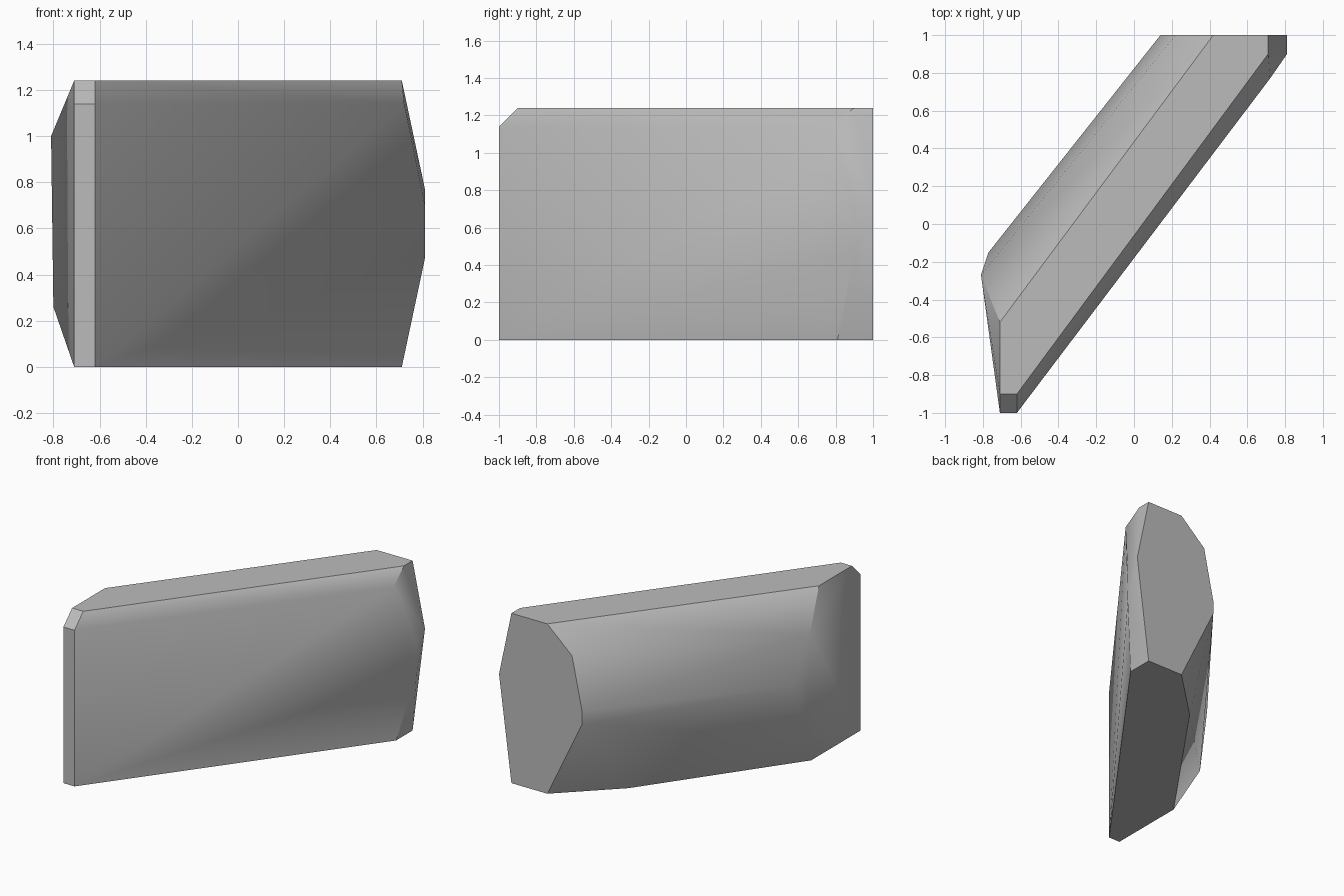
import bpy
import bmesh
import math

default_cube = bpy.data.objects.get("Cube")
if default_cube:
    bpy.data.objects.remove(default_cube, do_unlink=True)


def flat_material(name, color):
    material = bpy.data.materials.new(name)
    material.use_nodes = True
    material.diffuse_color = color
    shader = material.node_tree.nodes["Principled BSDF"]
    shader.inputs["Base Color"].default_value = color
    shader.inputs["Roughness"].default_value = 0.8
    return material


def convex_block(name, corners, material, smooth_angle):
    """Wrap a convex solid around the corners and keep its strong edges sharp."""
    mesh = bpy.data.meshes.new(name)
    bm = bmesh.new()
    for corner in corners:
        bm.verts.new(corner)
    hull = bmesh.ops.convex_hull(bm, input=bm.verts[:])
    unused = [v for v in bm.verts if not v.link_faces]
    bmesh.ops.delete(bm, geom=unused, context="VERTS")
    # Join the coplanar triangles into single facets
    bmesh.ops.dissolve_limit(bm, angle_limit=math.radians(1),
                             verts=bm.verts[:], edges=bm.edges[:])
    bmesh.ops.recalc_face_normals(bm, faces=bm.faces[:])
    bm.to_mesh(mesh)
    bm.free()
    mesh.materials.append(material)
    block = bpy.data.objects.new(name, mesh)
    bpy.context.collection.objects.link(block)
    bpy.ops.object.select_all(action="DESELECT")
    block.select_set(True)
    bpy.context.view_layer.objects.active = block
    bpy.ops.object.shade_smooth_by_angle(angle=math.radians(smooth_angle))
    return block


# Outlines of the flat top and base, as x and y
height = 1.24
top_outline = [(-.71, -.9), (-.62, -.9), (.71, .9), (.71, 1), (.42, 1), (-.71, -.52)]
base_outline = [(-.71, -1), (-.62, -1), (.71, .81), (.71, 1),
                (.42, 1), (.03, .62), (-.71, -.43)]

# Chamfer below the top edge of the broad front side
front_shoulder = [(-.71, -1, 1.14), (-.62, -1, 1.14), (.72, .77, 1.14)]

# Blunt ridge of the left end
left_ridge = [(.81, 1, .77), (.81, .9, .7), (.81, .9, .47)]

# Rounded bulge of the broad rear side
rear_bulge = [(.22, 1, 1.06), (.14, 1, .68), (.14, 1, .58),
              (-.81, -.27, 1), (-.77, -.15, .66), (-.8, -.26, .26)]

corners = [(x, y, height) for x, y in top_outline]
corners += [(x, y, 0) for x, y in base_outline]
corners += front_shoulder + left_ridge + rear_bulge

stone_grey = flat_material("stone_grey", (.5, .5, .5, 1))
convex_block("stone_slab", corners, stone_grey, 35)
